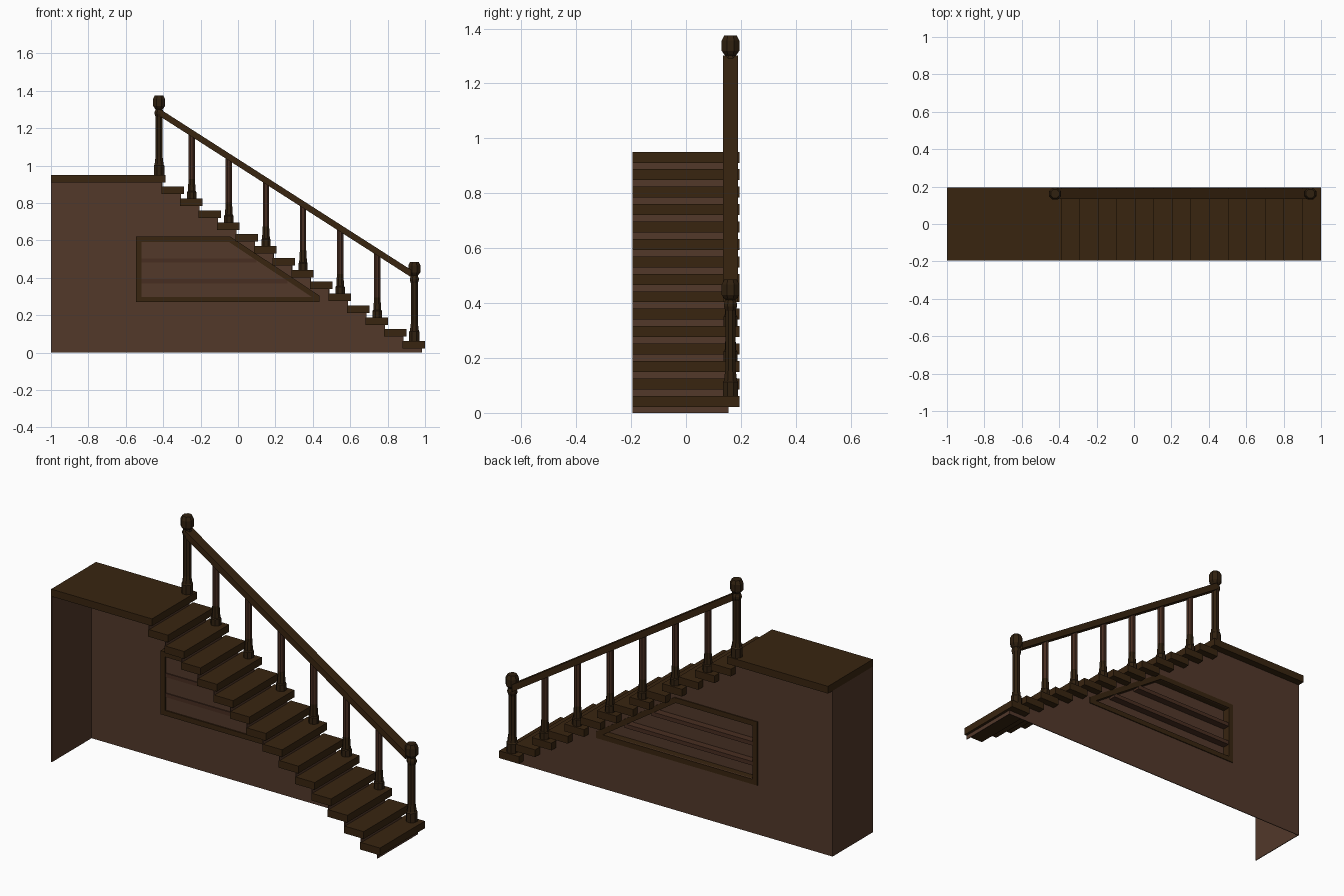
import bpy, bmesh, math
from mathutils import Vector

if "Cube" in bpy.data.objects:
    bpy.data.objects.remove(bpy.data.objects["Cube"])

def mat(name, c):
    m = bpy.data.materials.new(name)
    m.diffuse_color = (*c, 1)
    m.use_nodes = True
    m.node_tree.nodes["Principled BSDF"].inputs["Base Color"].default_value = m.diffuse_color
    return m

DARK = mat("dark wood", (0.040, 0.018, 0.005))
POST = mat("darker post wood", (0.030, 0.015, 0.005))
BROWN = mat("brown panel wood", (0.085, 0.040, 0.023))
RED = mat("reddish baluster wood", (0.064, 0.027, 0.015))

def finish(name, bm, *mats):
    bmesh.ops.recalc_face_normals(bm, faces=bm.faces)
    me = bpy.data.meshes.new(name)
    bm.to_mesh(me)
    bm.free()
    for m in mats:
        me.materials.append(m)
    ob = bpy.data.objects.new(name, me)
    bpy.context.collection.objects.link(ob)
    return ob

def prism(name, pts, y0, y1, m):
    """Extrude an x-z outline from y0 to y1."""
    bm = bmesh.new()
    f = bm.faces.new([bm.verts.new((x, y0, z)) for x, z in pts])
    r = bmesh.ops.extrude_face_region(bm, geom=[f])
    vs = [v for v in r["geom"] if isinstance(v, bmesh.types.BMVert)]
    bmesh.ops.translate(bm, verts=vs, vec=(0, y1 - y0, 0))
    return finish(name, bm, m)

def box(name, x0, x1, y0, y1, z0, z1, m):
    return prism(name, [(x0, z0), (x1, z0), (x1, z1), (x0, z1)], y0, y1, m)

def turned(name, x, y, z, profile, mats, split=None):
    """Eight-sided post from (half width, height) rings."""
    bm = bmesh.new()
    rings = []
    for r, h in profile:
        rr = r / math.cos(math.pi / 8)
        rings.append([bm.verts.new((x + rr * math.cos(math.pi * (k + .5) / 4),
                                    y + rr * math.sin(math.pi * (k + .5) / 4), z + h))
                      for k in range(8)])
    for a, b, p in zip(rings, rings[1:], profile):
        for k in range(8):
            f = bm.faces.new((a[k], a[(k + 1) % 8], b[(k + 1) % 8], b[k]))
            if split is not None and p[1] >= split:
                f.material_index = 1
    bm.faces.new(rings[0])
    bm.faces.new(rings[-1])
    return finish(name, bm, *mats)

N, DX, DZ = 14, 0.0992, 0.0635
YF, YB, YW = -0.195, 0.195, 0.155
T = 0.004

# treads and risers
for k in range(N):
    x1, z1 = 1 - DX * k, 0.062 + DZ * k
    box("tread", x1 - 0.12, x1, YF, YB, z1 - 0.04, z1, DARK)
for k in range(N + 1):
    x, zt = 0.985 - DX * k, 0.022 + DZ * k
    box("riser", x - T, x, YF, YW, max(0, zt - DZ + 0.04), zt, BROWN)

# landing and end wall
box("landing", -1, -0.387, YF, YB, 0.911, 0.951, DARK)
box("end_wall", -1, -1 + T, YF, YW, 0, 0.911, BROWN)

# stepped side wall with an opening
outline = [(-1, 0), (0.985, 0)]
for k in range(N + 1):
    x, zt = 0.985 - DX * k, 0.022 + DZ * k
    outline.append((x, zt))
    if k < N:
        outline.append((x - DX, zt))
outline.append((-1, 0.911))
wall = prism("side_wall", outline, YW - T, YW, BROWN)

# niche frame, outer and inner corners
A, B, C, D, E = (-.545, .62), (-.04, .62), (.435, .305), (.435, .27), (-.545, .27)
a, b, c, e = (-.517, .592), (-.049, .592), (.394, .298), (-.517, .298)
cutter = prism("niche_cutter", [a, b, c, e], 0.1, 0.2, BROWN)
cutter.hide_render = True
cutter.hide_viewport = True
mod = wall.modifiers.new("opening", "BOOLEAN")
mod.operation = "DIFFERENCE"
mod.solver = "EXACT"
mod.object = cutter
for pts in ([A, B, b, a], [B, C, D, c, b], [D, E, e, c], [E, A, a, e]):
    prism("niche_frame", pts, 0.105, 0.16, DARK)
prism("niche_panel", [a, b, c, e], 0.112, 0.117, BROWN)
for z, x1 in ((0.492, 0.1), (0.382, 0.265)):
    box("niche_shelf", -.517, x1, 0.107, 0.157, z - 0.011, z + 0.011, RED)

# newel posts
YP = 0.162
newel = [(.028, 0), (.028, .05), (.024, .055), (.019, .095), (.019, .31), (.024, .325),
         (.024, .335), (.018, .35), (.024, .356), (.032, .368), (.032, .405), (.023, .424)]
turned("bottom_newel", 0.943, YP, 0.062, newel, [POST])
turned("top_newel", -0.422, YP, 0.951, newel, [POST])

# balusters on every second tread
for j in range(1, 7):
    x, z = 0.943 - 2 * DX * j, 0.062 + 2 * DZ * j
    top = 1.28 - (x + 0.415) * 0.64 - z
    turned("baluster", x, YP, z, [(.025, 0), (.025, .035), (.021, .04), (.017, .105),
                                  (.017, top)], [POST, RED], 0.1)

# handrail
prism("handrail", [(-.415, 1.262), (.925, .404), (.925, .443), (-.415, 1.301)],
      YP - 0.028, YP + 0.028, DARK)
